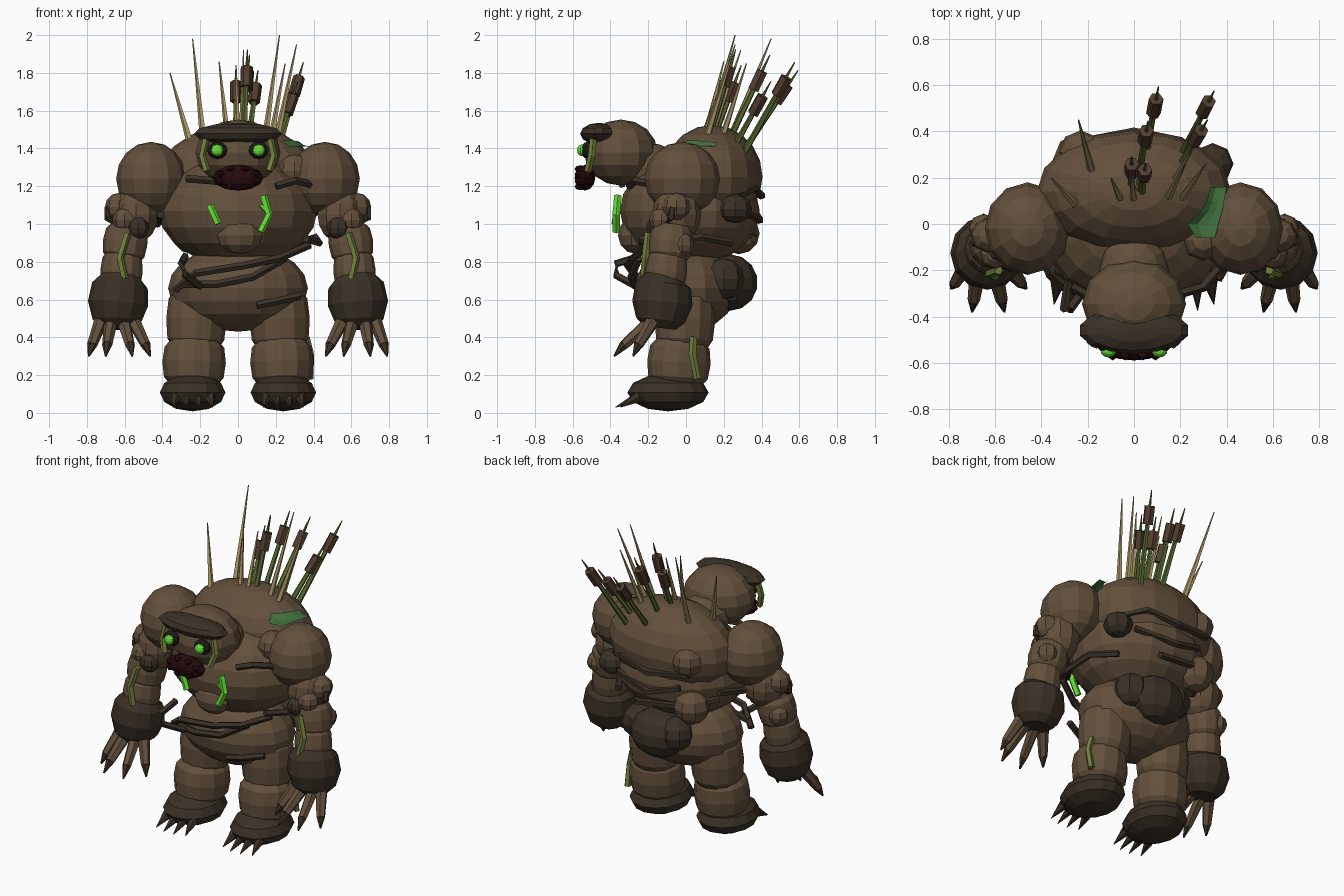
import bpy, bmesh, math
from mathutils import Vector

COLORS = {
    "mud brown": (0.125, 0.080, 0.045), "dark bark": (0.043, 0.031, 0.020),
    "maw red": (0.020, 0.003, 0.004), "black": (0.012, 0.009, 0.008),
    "glow green": (0.13, 0.72, 0.035), "vine green": (0.16, 0.21, 0.045),
    "reed tan": (0.40, 0.31, 0.13), "reed stem green": (0.095, 0.14, 0.03),
    "cattail brown": (0.085, 0.047, 0.028), "moss green": (0.055, 0.17, 0.05),
}
MATS = {}
for cname, c in COLORS.items():
    MATS[cname] = bpy.data.materials.new(cname)
    MATS[cname].diffuse_color = (*c, 1)


def finish(bm, name, mat):
    bmesh.ops.recalc_face_normals(bm, faces=bm.faces)
    me = bpy.data.meshes.new(name)
    bm.to_mesh(me)
    bm.free()
    me.materials.append(MATS[mat])
    ob = bpy.data.objects.new(name, me)
    bpy.context.collection.objects.link(ob)
    return ob


def ball(name, mat, loc, rad, seg=12, rings=8):
    bm = bmesh.new()
    bmesh.ops.create_uvsphere(bm, u_segments=seg, v_segments=rings, radius=1)
    ob = finish(bm, name, mat)
    ob.location = loc
    ob.scale = (rad,) * 3 if isinstance(rad, (int, float)) else rad
    return ob


def tube(name, mat, pts, radii, n=6):
    """Faceted tube through pts; radii is one value or one per point."""
    pts = [Vector(p) for p in pts]
    if isinstance(radii, (int, float)):
        radii = [radii] * len(pts)
    bm = bmesh.new()
    rings = []
    for i, (p, r) in enumerate(zip(pts, radii)):
        t = (pts[min(i + 1, len(pts) - 1)] - pts[max(i - 1, 0)]).normalized()
        ref = Vector((0, 0, 1)) if abs(t.z) < 0.8 else Vector((0, 1, 0))
        u = t.cross(ref).normalized()
        v = t.cross(u)
        rings.append([bm.verts.new(p + r * (u * math.cos(a) + v * math.sin(a)))
                      for a in (2 * math.pi * k / n for k in range(n))])
    for a, b in zip(rings, rings[1:]):
        for k in range(n):
            bm.faces.new((a[k], a[(k + 1) % n], b[(k + 1) % n], b[k]))
    bm.faces.new(rings[0])
    bm.faces.new(rings[-1])
    return finish(bm, name, mat)


def barrel(name, mat, top, bottom, r, n=12):
    """Limb segment with a bulging middle."""
    a, b = Vector(top), Vector(bottom)
    tube(name, mat, [a.lerp(b, f) for f in (0, 0.16, 0.5, 0.84, 1)],
         [r * f for f in (0.75, 0.94, 1, 0.94, 0.75)], n)


B, D = "mud brown", "dark bark"

# Trunk
ball("torso", B, (0, 0.02, 1.07), (0.42, 0.37, 0.29), 16, 10)
ball("back_hump", B, (0, 0.14, 1.25), (0.42, 0.265, 0.275), 16, 10)
ball("belly", B, (0, 0.0, 0.66), (0.37, 0.27, 0.23), 16, 10)
ball("belly_knob", B, (0.01, -0.26, 0.94), (0.125, 0.1, 0.1), 10, 6)
ball("rump_burl", D, (0.03, 0.23, 0.69), (0.19, 0.15, 0.15), 10, 7)
ball("rump_burl_right", D, (0.19, 0.2, 0.71), 0.11, 8, 6)
ball("rump_burl_left", D, (-0.1, 0.24, 0.72), 0.105, 8, 6)
for i, (x, y, z, r) in enumerate([(-0.23, 0.31, 1.25, 0.095), (-0.24, 0.28, 0.95, 0.11),
                                  (0.3, -0.07, 1.28, 0.09)]):
    ball(f"back_lump_{i}", B, (x, y, z), r, 8, 6)
ball("back_dark_knot", D, (0.34, 0.26, 1.08), (0.09, 0.09, 0.075), 8, 6)

# Head
ball("neck", B, (0, -0.2, 1.3), (0.15, 0.17, 0.13))
ball("head", B, (0, -0.345, 1.378), (0.225, 0.195, 0.175))
ball("brow", D, (0, -0.46, 1.478), (0.24, 0.1, 0.058), 14, 6)
ball("maw", "maw red", (0, -0.535, 1.245), (0.135, 0.055, 0.068), 12, 6)
for i in range(8):
    a = 2 * math.pi * (i + 0.5) / 8
    ball(f"maw_lump_{i}", "maw red", (0.1 * math.cos(a), -0.56, 1.245 + 0.05 * math.sin(a)),
         (0.026, 0.03, 0.02), 6, 4)

# Chest cracks
tube("chest_crack_left", "glow green", [(-0.15, -0.36, 1.1), (-0.105, -0.375, 1.0)], 0.02, 5)
tube("chest_crack_right", "glow green",
     [(0.135, -0.36, 1.15), (0.165, -0.37, 1.05), (0.12, -0.37, 0.96)], 0.021, 5)
tube("chest_crack_branch", "glow green", [(0.16, -0.37, 1.06), (0.12, -0.375, 1.1)], 0.012, 5)

for s, side in ((-1, "left"), (1, "right")):
    # Eyes and cheek vines
    ball(f"eye_socket_{side}", "black", (s * 0.11, -0.52, 1.39), (0.056, 0.036, 0.046), 10, 6)
    ball(f"eye_{side}", "glow green", (s * 0.11, -0.55, 1.39), (0.034, 0.027, 0.031), 10, 6)
    tube(f"cheek_vine_{side}", "vine green",
         [(s * 0.17, -0.49, 1.45), (s * 0.19, -0.5, 1.36), (s * 0.165, -0.52, 1.28)], 0.02, 5)

    # Arms
    ball(f"shoulder_{side}", B, (s * 0.46, -0.02, 1.24), (0.185, 0.2, 0.195))
    ball(f"upper_arm_{side}", B, (s * 0.54, -0.05, 1.05), (0.125, 0.13, 0.15), 10, 8)
    barrel(f"elbow_{side}", B, (s * 0.585, -0.07, 0.99), (s * 0.61, -0.09, 0.81), 0.118)
    barrel(f"forearm_{side}", B, (s * 0.61, -0.095, 0.85), (s * 0.625, -0.12, 0.64), 0.112)
    tube(f"wrist_cuff_{side}", D,
         [(s * 0.62, -0.11, 0.71), (s * 0.625, -0.12, 0.675), (s * 0.635, -0.125, 0.58),
          (s * 0.64, -0.135, 0.49), (s * 0.64, -0.14, 0.45)],
         [0.115, 0.148, 0.16, 0.13, 0.085], 12)
    ball(f"arm_lump_front_{side}", B, (s * 0.6, -0.13, 1.02), 0.065, 8, 6)
    ball(f"arm_lump_side_{side}", B, (s * 0.63, -0.05, 1.09), 0.075, 8, 6)
    ball(f"elbow_lump_{side}", B, (s * 0.65, -0.02, 0.89), 0.065, 8, 6)
    ball(f"arm_knot_{side}", D, (s * 0.53, -0.15, 0.98), 0.06, 8, 6)
    tube(f"arm_vine_{side}", "vine green",
         [(s * 0.585, -0.2, 0.95), (s * 0.625, -0.215, 0.82), (s * 0.6, -0.225, 0.71)], 0.02, 5)
    tube(f"arm_twig_{side}", D,
         [(s * 0.64, -0.1, 1.0), (s * 0.69, -0.08, 1.03), (s * 0.69, -0.07, 1.09)], 0.018, 5)

    # Fingers with dark claws
    for i, (bx, tx, ty) in enumerate([(0.56, 0.465, -0.28), (0.61, 0.56, -0.38),
                                      (0.67, 0.70, -0.38), (0.72, 0.79, -0.28)]):
        a, t = Vector((s * bx, -0.17, 0.5)), Vector((s * tx, ty, 0.30))
        k = a.lerp(t, 0.75) + Vector((0, 0, 0.01))
        tube(f"finger_{side}_{i}", B, [a, k], [0.038, 0.027])
        tube(f"claw_{side}_{i}", D, [k, t], [0.027, 0.005])

    # Legs
    barrel(f"thigh_{side}", B, (s * 0.215, 0.0, 0.65), (s * 0.225, -0.01, 0.34), 0.16)
    barrel(f"shin_{side}", B, (s * 0.23, -0.03, 0.385), (s * 0.235, -0.045, 0.15), 0.168)
    ball(f"foot_{side}", D, (s * 0.24, -0.095, 0.108), (0.178, 0.215, 0.1), 14, 6)
    for i in range(4):
        x = i - 1.5
        tube(f"toe_claw_{side}_{i}", D, [(s * 0.24 + x * 0.06, -0.25, 0.085),
             (s * 0.24 + x * 0.07, -0.385 + abs(x) * 0.025, 0.03)], [0.032, 0.002])
tube("leg_vine", "vine green", [(0.36, 0.04, 0.4), (0.382, 0.035, 0.31), (0.38, 0.06, 0.18)], 0.02, 5)

# Twigs wrapped around the trunk
for i, pts in enumerate([
    [(-0.33, -0.2, 0.65), (-0.22, -0.28, 0.74), (0.03, -0.31, 0.78), (0.22, -0.28, 0.82), (0.38, -0.2, 0.89)],
    [(-0.3, -0.22, 0.68), (-0.12, -0.27, 0.68), (0.08, -0.29, 0.72), (0.25, -0.25, 0.82)],
    [(0.1, -0.26, 0.57), (0.2, -0.25, 0.59), (0.33, -0.2, 0.62)],
    [(-0.28, -0.24, 0.83), (-0.3, -0.37, 0.79), (-0.28, -0.37, 0.73), (-0.2, -0.26, 0.67)],
    [(0.2, -0.3, 1.2), (0.3, -0.27, 1.23), (0.38, -0.18, 1.21)],
    [(-0.27, -0.27, 1.24), (-0.14, -0.34, 1.23), (0.0, -0.34, 1.21)],
    [(-0.26, 0.35, 1.18), (0.0, 0.4, 1.15), (0.2, 0.36, 1.19), (0.36, 0.24, 1.13)],
    [(-0.2, 0.35, 1.08), (0.0, 0.39, 1.02), (0.26, 0.32, 1.06)],
    [(-0.38, 0.2, 1.0), (-0.2, 0.34, 0.96), (0.1, 0.36, 0.92)],
    [(0.36, -0.24, 0.92), (0.43, -0.12, 0.9), (0.41, 0.08, 0.93), (0.32, 0.24, 0.9)],
    [(-0.41, -0.14, 1.05), (-0.43, 0.02, 1.0), (-0.38, 0.2, 1.04)],
]):
    tube(f"trunk_twig_{i}", D, pts, 0.021, 5)

# Moss patch laid over the right of the hump: y, left x, right x
bm = bmesh.new()
rows = []
for y, x0, x1 in [(-0.06, 0.27, 0.35), (0.0, 0.23, 0.365), (0.05, 0.285, 0.38),
                  (0.1, 0.315, 0.39), (0.16, 0.33, 0.40)]:
    row = []
    for k in range(4):
        x = x0 + (x1 - x0) * k / 3
        h = 1 - (x / 0.43) ** 2 - ((y - 0.14) / 0.275) ** 2
        row.append(bm.verts.new((x, y, 1.25 + 0.285 * math.sqrt(max(h, 0.32)))))
    rows.append(row)
for a, b in zip(rows, rows[1:]):
    for k in range(3):
        bm.faces.new((a[k], a[k + 1], b[k + 1], b[k]))
finish(bm, "moss_patch", "moss green")

# Dry reed blades: base x, y and tip x, y, z
for i, (bx, by, tx, ty, tz) in enumerate([
    (-0.25, 0.08, -0.36, 0.2, 1.80), (-0.18, 0.22, -0.24, 0.45, 1.98),
    (-0.05, 0.09, -0.1, 0.2, 1.86), (0.0, 0.08, -0.01, 0.22, 1.83),
    (0.14, 0.1, 0.22, 0.26, 2.0), (0.2, 0.1, 0.31, 0.26, 1.95),
    (0.02, 0.12, 0.03, 0.29, 1.92), (0.17, 0.18, 0.25, 0.32, 1.85),
]):
    tube(f"reed_blade_{i}", "reed tan", [(bx, by, 1.42), (tx, ty, tz)], [0.02, 0.003], 5)

# Cattails: base x, y and head centre x, y, z
for i, (bx, by, hx, hy, hz) in enumerate([
    (0.05, 0.3, 0.09, 0.51, 1.69), (0.21, 0.31, 0.31, 0.505, 1.73),
    (0.02, 0.2, 0.05, 0.38, 1.76), (0.19, 0.24, 0.275, 0.38, 1.63),
    (-0.01, 0.12, -0.01, 0.24, 1.70), (0.03, 0.1, 0.045, 0.22, 1.78),
]):
    a, h = Vector((bx, by, 1.38)), Vector((hx, hy, hz))
    d = (h - a).normalized()
    tube(f"cattail_stem_{i}", "reed stem green", [a, h], [0.018, 0.013], 5)
    tube(f"cattail_head_{i}", "cattail brown", [h - d * 0.055, h + d * 0.055], 0.032, 6)
    tube(f"cattail_tip_{i}", "reed stem green", [h, h + d * 0.15], [0.012, 0.003], 5)
